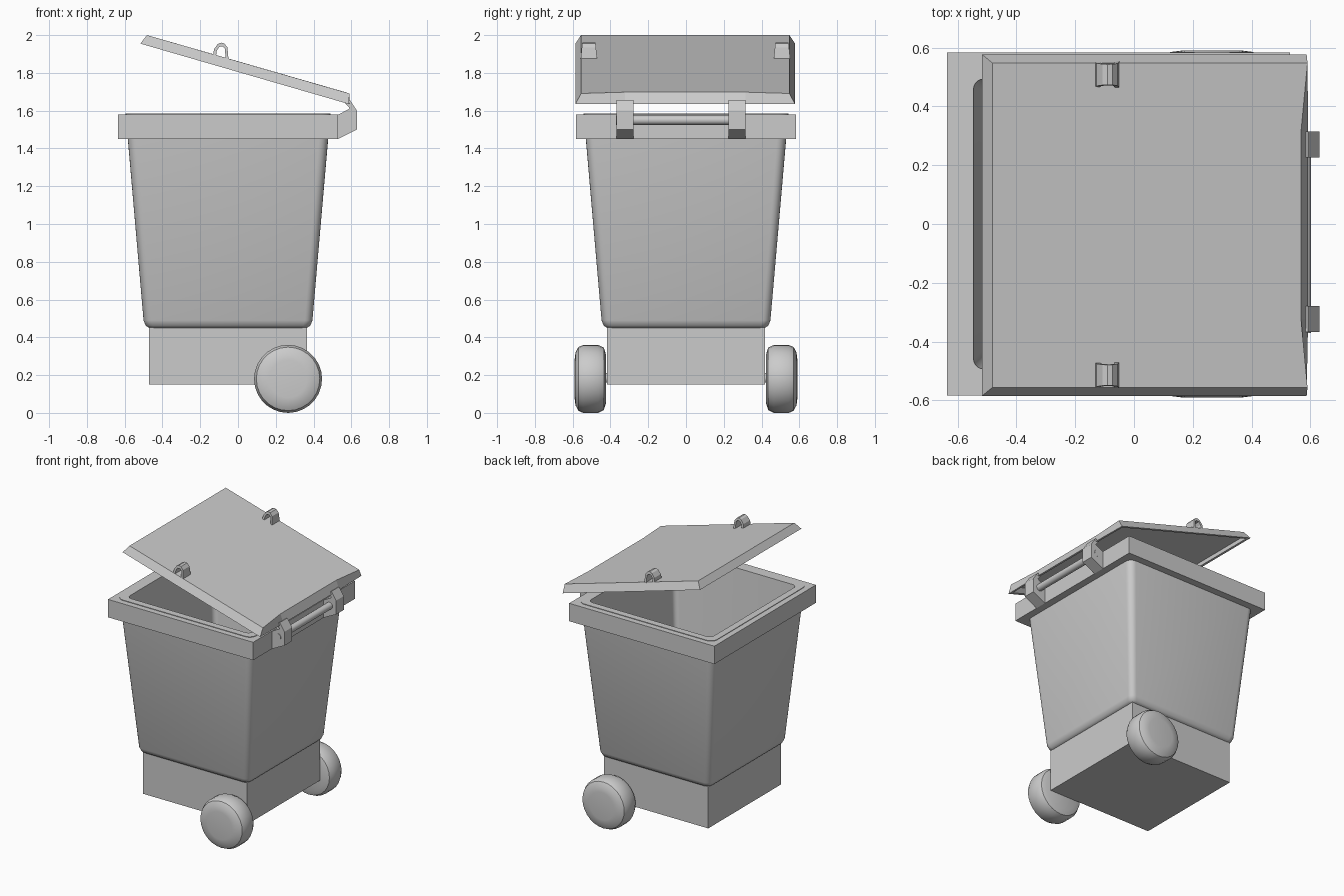
import bpy, bmesh, math

if "Cube" in bpy.data.objects:
    bpy.data.objects.remove(bpy.data.objects["Cube"])

CX = -0.053  # centre of the bin body in x


def finish(name, bm, smooth=None):
    bmesh.ops.recalc_face_normals(bm, faces=bm.faces)
    me = bpy.data.meshes.new(name)
    bm.to_mesh(me)
    bm.free()
    ob = bpy.data.objects.new(name, me)
    bpy.context.collection.objects.link(ob)
    if smooth:
        bpy.ops.object.select_all(action='DESELECT')
        ob.select_set(True)
        bpy.context.view_layer.objects.active = ob
        bpy.ops.object.shade_smooth_by_angle(angle=math.radians(smooth))
    return ob


def skin(name, loops, closed=False, smooth=None):
    """Join loops of equal length with quads; cap the ends or close into a ring."""
    bm = bmesh.new()
    rings = [[bm.verts.new(p) for p in loop] for loop in loops]
    pairs = list(zip(rings, rings[1:]))
    if closed:
        pairs.append((rings[-1], rings[0]))
    else:
        bm.faces.new(rings[0])
        bm.faces.new(rings[-1])
    n = len(rings[0])
    for a, b in pairs:
        for i in range(n):
            j = (i + 1) % n
            bm.faces.new((a[i], a[j], b[j], b[i]))
    return finish(name, bm, smooth)


def square(h, z, r=0.0, seg=5):
    """Square loop of half size h, with corner radius r."""
    pts = []
    for k, (sx, sy) in enumerate(((1, 1), (-1, 1), (-1, -1), (1, -1))):
        for s in range(seg + 1 if r else 1):
            a = math.pi / 2 * (k + s / seg)
            dx, dy = (r * math.cos(a), r * math.sin(a)) if r else (0, 0)
            pts.append((CX + sx * (h - r) + dx, sy * (h - r) + dy, z))
    return pts


def prism(name, pts, y, half):
    """Extrude an xz outline along y; half(z) is the half width."""
    return skin(name, [[(x, y + s * half(z), z) for x, z in pts] for s in (-1, 1)])


def lathe(name, profile, x, z, seg=28, smooth=30):
    """Revolve (radius, y) points around an axis along y."""
    loops = [[(x + r * math.cos(2 * math.pi * i / seg), y,
               z + r * math.sin(2 * math.pi * i / seg)) for i in range(seg)]
             for r, y in profile]
    return skin(name, loops, smooth=smooth)


# Tapered hollow bin with rounded corners
skin("bin_body", [square(0.418, 0.45, 0.03), square(0.436, 0.462, 0.04),
                  square(0.447, 0.49, 0.04), square(0.542, 1.584, 0.05),
                  square(0.493, 1.584, 0.035), square(0.405, 0.53, 0.03)], smooth=35)

# Rim collar around the mouth
skin("rim", [square(0.583, 1.45), square(0.583, 1.58),
             square(0.512, 1.58), square(0.512, 1.45)], closed=True)

# Square base
skin("base", [square(0.418, 0.15), square(0.418, 0.452)])

# Wheels and axle
tyre = [(0.10, 0.59), (0.14, 0.585), (0.168, 0.57), (0.18, 0.545),
        (0.18, 0.465), (0.165, 0.435), (0.13, 0.424)]
for s, side in ((-1, "front"), (1, "back")):
    lathe(side + "_wheel", [(r, s * y) for r, y in tyre], 0.265, 0.18)
lathe("axle", [(0.025, -0.45), (0.025, 0.45)], 0.265, 0.185, 12)


# Open lid, a hollow tilted tray with a slightly dished hinge edge
def lid_loop(left, right, mid, hy):
    row = [(left, -hy), (right, -hy), (mid, -0.32), (mid, 0.32), (right, hy), (left, hy)]
    return [(p[0], y - 0.004, p[1]) for p, y in row]


skin("lid", [lid_loop((-0.495, 1.979), (0.565, 1.676), (0.55, 1.68), 0.54),
             lid_loop((-0.495, 1.950), (0.568, 1.641), (0.57, 1.641), 0.56),
             lid_loop((-0.517, 1.955), (0.587, 1.635), (0.592, 1.634), 0.581),
             lid_loop((-0.482, 2.0), (0.59, 1.691), (0.568, 1.698), 0.552)])

# Small arched lugs on the lid
arch = [(-0.132, 1.89), (-0.127, 1.925), (-0.107, 1.953), (-0.09, 1.96), (-0.073, 1.956),
        (-0.056, 1.935), (-0.05, 1.87), (-0.066, 1.875), (-0.069, 1.928),
        (-0.08, 1.94), (-0.1, 1.938), (-0.112, 1.918), (-0.117, 1.885)]
for y, side in ((-0.514, "front"), (0.508, "back")):
    prism(side + "_lid_lug", arch, y, lambda z: 0.043 - 0.1 * (z - 1.88))

# Hinge brackets and the rod between them
bracket = [(0.52, 1.45), (0.53, 1.45), (0.63, 1.50), (0.63, 1.60), (0.592, 1.657),
           (0.562, 1.645), (0.592, 1.612), (0.53, 1.578), (0.52, 1.578)]
for y, side in ((-0.323, "front"), (0.27, "back")):
    prism(side + "_hinge_bracket", bracket, y, lambda z: 0.044)
lathe("hinge_rod", [(0.025, -0.37), (0.025, 0.315)], 0.577, 1.55, 16)
